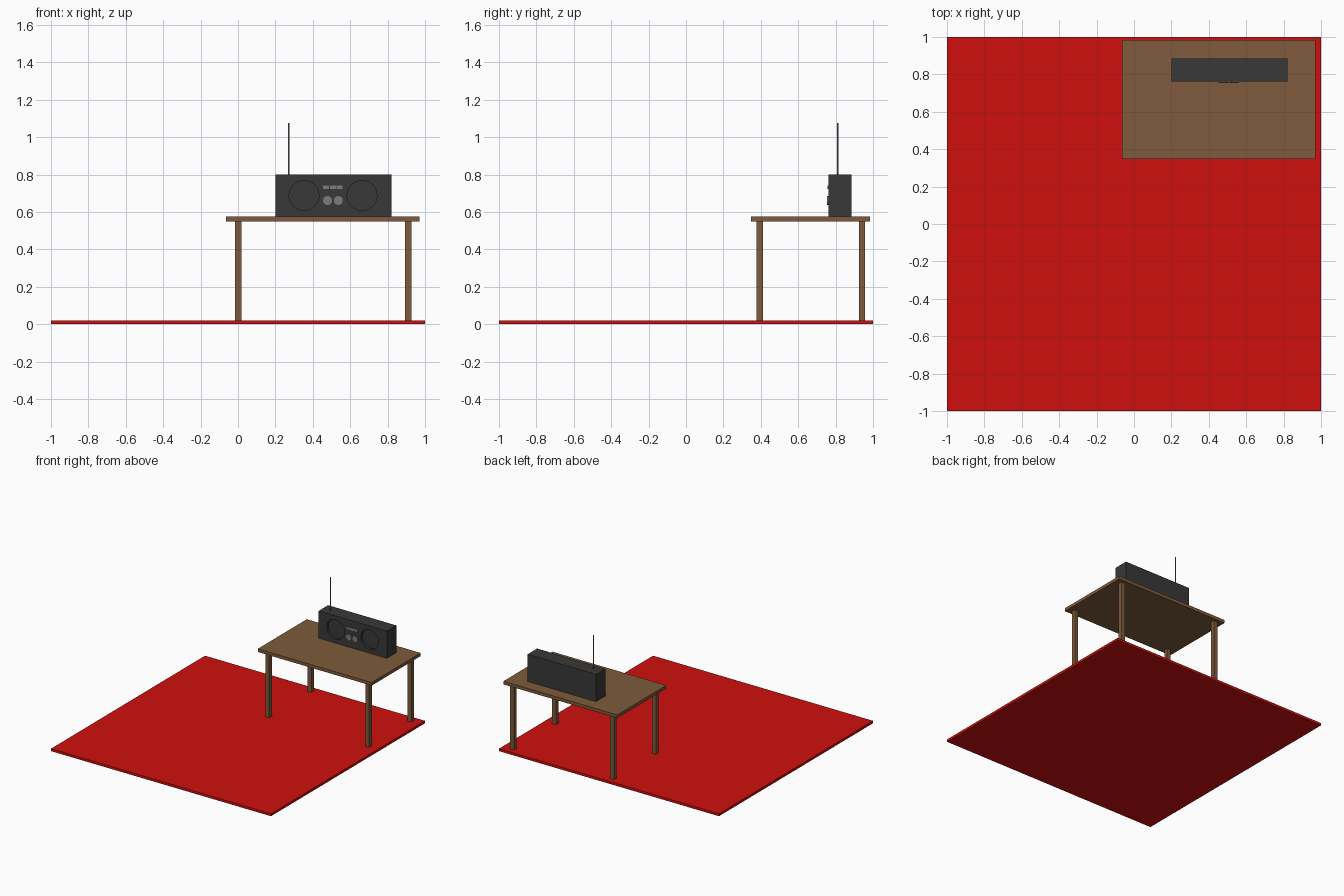
import bpy
from math import pi

if "Cube" in bpy.data.objects:
    bpy.data.objects.remove(bpy.data.objects["Cube"])


def material(name, color):
    m = bpy.data.materials.new(name)
    m.diffuse_color = (*color, 1)
    m.use_nodes = True
    m.node_tree.nodes["Principled BSDF"].inputs["Base Color"].default_value = m.diffuse_color
    return m


red = material("red", (0.62, 0.005, 0.004))
wood = material("wood", (0.21, 0.105, 0.045))
black = material("charcoal", (0.04, 0.04, 0.04))
metal = material("metal", (0.2, 0.2, 0.2))


def box(name, x, y, z, mat):
    """Box from (min, max) ranges."""
    bpy.ops.mesh.primitive_cube_add(size=1, location=[sum(r) / 2 for r in (x, y, z)])
    o = bpy.context.object
    o.name = name
    o.scale = [r[1] - r[0] for r in (x, y, z)]
    bpy.ops.object.transform_apply(location=False, rotation=False, scale=True)
    o.data.materials.append(mat)
    return o


def cylinder(name, loc, radius, depth, mat, facing_front=True, sides=32):
    bpy.ops.mesh.primitive_cylinder_add(vertices=sides, radius=radius, depth=depth, location=loc,
                                        rotation=(pi / 2 if facing_front else 0, 0, 0))
    o = bpy.context.object
    o.name = name
    o.data.materials.append(mat)
    bpy.ops.object.shade_smooth_by_angle()
    return o


# Rug
box("rug", (-1, 1), (-1, 1), (0, 0.02), red)

# Table
box("table_top", (-0.064, 0.971), (0.348, 0.984), (0.55, 0.576), wood)
for side, x in (("left", 0.002), ("right", 0.911)):
    for end, y in (("front", 0.395), ("back", 0.941)):
        box(f"{end}_{side}_table_leg", (x - 0.017, x + 0.017), (y - 0.017, y + 0.017), (0.02, 0.55), wood)

# Radio body with two recessed speakers
FRONT = 0.762
radio = box("radio_body", (0.2, 0.82), (FRONT, 0.884), (0.576, 0.8), black)
for x in (0.353, 0.663):
    cutter = cylinder("speaker_cutter", (x, FRONT, 0.688), 0.08, 0.04, black)
    mod = radio.modifiers.new("speaker_recess", 'BOOLEAN')
    mod.operation, mod.solver, mod.object = 'DIFFERENCE', 'EXACT', cutter
    cutter.hide_render = True
    cutter.hide_set(True)

# Knobs and buttons
for i, x in enumerate((0.479, 0.536)):
    cylinder(f"radio_knob_{i + 1}", (x, FRONT - 0.001, 0.661), 0.024, 0.014, metal)
for i, x in enumerate((0.471, 0.507, 0.543)):
    box(f"radio_button_{i + 1}", (x - 0.016, x + 0.016), (FRONT - 0.006, FRONT + 0.006), (0.723, 0.742), metal)

# Antenna
cylinder("antenna", (0.272, 0.812, 0.935), 0.004, 0.28, metal, facing_front=False, sides=12)
